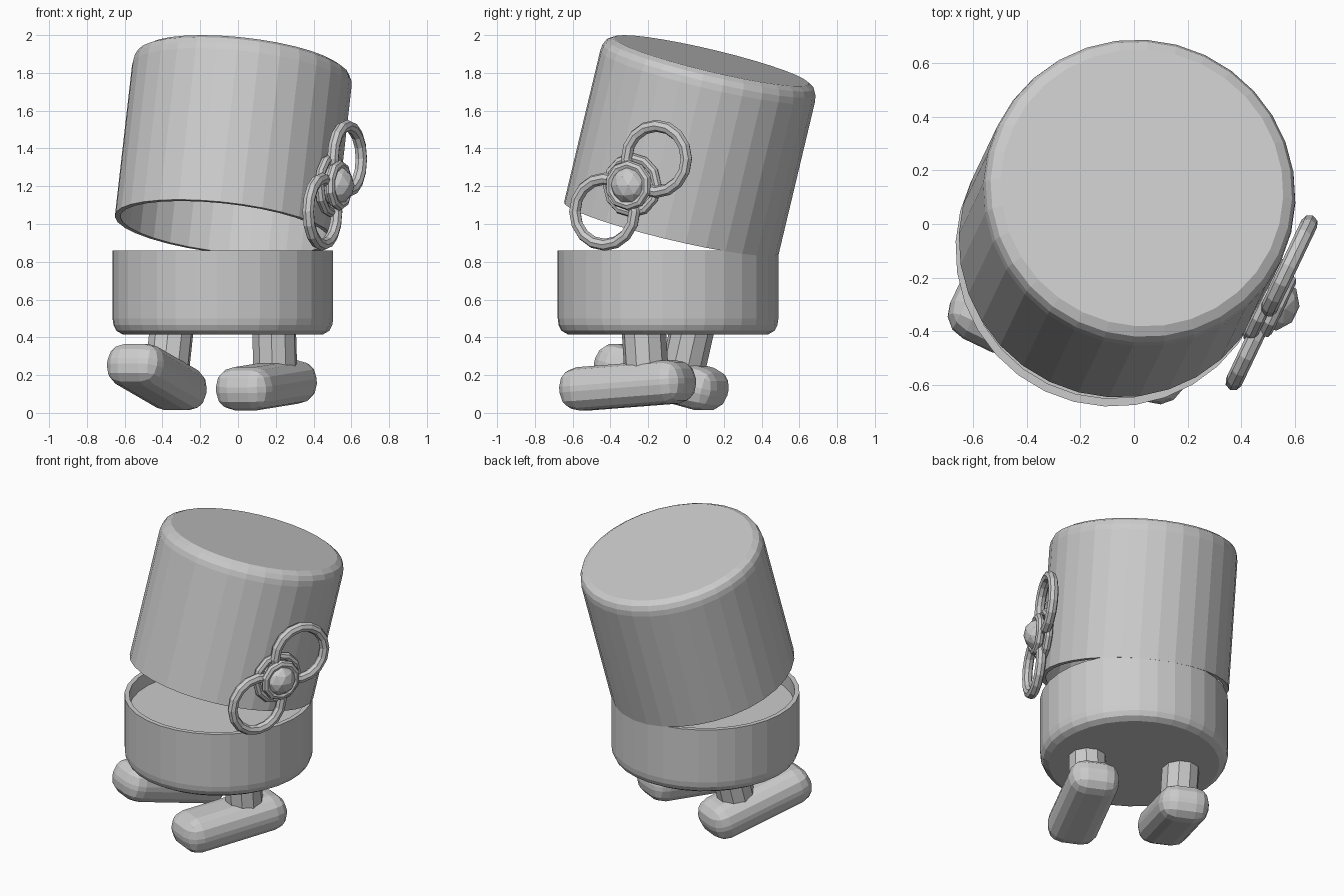
import bpy, bmesh
from math import radians, pi
from mathutils import Matrix, Vector

if "Cube" in bpy.data.objects:
    bpy.data.objects.remove(bpy.data.objects["Cube"])

grey = bpy.data.materials.new("plain_grey")
grey.use_nodes = True
grey.diffuse_color = (0.6, 0.6, 0.6, 1)
grey.node_tree.nodes["Principled BSDF"].inputs["Base Color"].default_value = (0.6, 0.6, 0.6, 1)

# The whole figure is turned a little to its right
BODY = Matrix.Translation((-0.08, -0.095, 0)) @ Matrix.Rotation(radians(-25.5), 4, 'Z')


def add_part(name, bm, local):
    bmesh.ops.recalc_face_normals(bm, faces=bm.faces)
    mesh = bpy.data.meshes.new(name)
    bm.to_mesh(mesh)
    bm.free()
    mesh.materials.append(grey)
    obj = bpy.data.objects.new(name, mesh)
    bpy.context.collection.objects.link(obj)
    obj.matrix_world = BODY @ local
    return obj


def lathe(name, profile, sides, local, closed=False):
    """Revolve (radius, height) points around local z."""
    bm = bmesh.new()
    verts = [bm.verts.new((r, 0, z)) for r, z in profile]
    pairs = list(zip(verts, verts[1:]))
    if closed:
        pairs.append((verts[-1], verts[0]))
    edges = [bm.edges.new(p) for p in pairs]
    bmesh.ops.spin(bm, geom=verts + edges, cent=(0, 0, 0), axis=(0, 0, 1),
                   angle=2 * pi, steps=sides, use_merge=False)
    bmesh.ops.remove_doubles(bm, verts=bm.verts, dist=0.0005)
    return add_part(name, bm, local)


def ring(name, major, minor, sides, local):
    tube = []
    for i in range(8):
        p = Matrix.Rotation(i * pi / 4, 2) @ Vector((minor, 0))
        tube.append((major + p.x, p.y))
    return lathe(name, tube, sides, local, closed=True)


# Lower body: shallow open bowl with a rounded bottom edge
R, WALL = 0.585, 0.03
lathe("lower_body",
      [(0, 0), (0.53, 0), (0.565, 0.02), (0.58, 0.05), (R, 0.085), (R, 0.445),
       (R - WALL, 0.445), (R - WALL, 0.35), (0, 0.35)],
      32, Matrix.Translation((0, 0, 0.415)))

# Upper body: hollow shell hinged open at the back
H = 0.915
tilt = Matrix.Rotation(radians(-14.8), 4, 'X')
lathe("upper_body",
      [(0, H), (0.53, H), (0.565, H - 0.02), (0.58, H - 0.05), (R, H - 0.085), (R, 0),
       (R - WALL, 0), (R - WALL, H - 0.09), (0.52, H - WALL), (0, H - WALL)],
      32, Matrix.Translation((0, 0.02, 0.98)) @ tilt)

# Legs and feet swing together from the hips
for side, sign, pitch in (("left", 1, 4), ("right", -1, -14)):
    hip = Matrix.Translation((0.3 * sign, 0, 0.45)) @ Matrix.Rotation(radians(pitch), 4, 'X')
    lathe(side + "_leg", [(0, 0), (0.118, 0), (0.118, -0.28), (0, -0.28)], 10, hip)

    bm = bmesh.new()
    bmesh.ops.create_cube(bm, size=1)
    bmesh.ops.scale(bm, vec=(0.32, 0.725, 0.23), verts=bm.verts)
    bmesh.ops.bevel(bm, geom=bm.edges[:], offset=0.1, segments=3, profile=0.5,
                    affect='EDGES')
    add_part(side + "_foot", bm, hip @ Matrix.Translation((0, -0.115, -0.297)))

# Wind-up key on the left side
key = Matrix.Translation((0.62, 0.076, 1.205))
face_out = Matrix.Rotation(radians(90), 4, 'Y')
for name, sign in (("upper", 1), ("lower", -1)):
    ring("key_" + name + "_loop", 0.175, 0.032, 16,
         key @ Matrix.Translation((0, 0.152 * sign, 0.14 * sign)) @ face_out)
ring("key_collar", 0.108, 0.026, 10, key @ Matrix.Translation((0.025, 0, 0)) @ face_out)
ring("key_base", 0.145, 0.026, 12, key @ Matrix.Translation((-0.02, 0, 0)) @ face_out)

bm = bmesh.new()
bmesh.ops.create_icosphere(bm, subdivisions=2, radius=0.105)
add_part("key_knob", bm, key)
